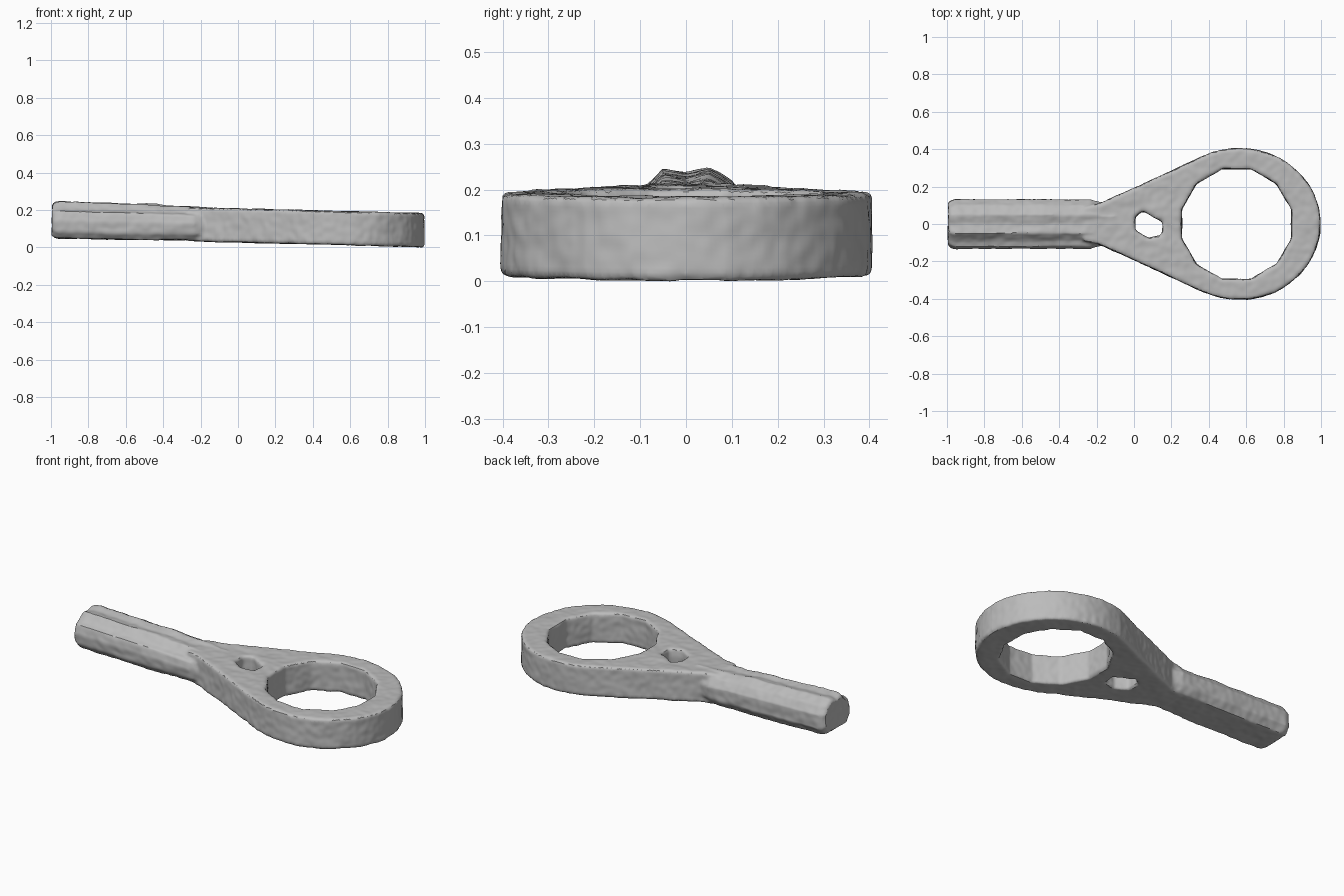
import bpy, bmesh, math
from mathutils import Vector, noise

cube = bpy.data.objects.get("Cube")
if cube:
    bpy.data.objects.remove(cube)

TILT = -0.025

steel = bpy.data.materials.new("worn grey steel")
steel.use_nodes = True
steel.diffuse_color = (0.5, 0.5, 0.5, 1)
bsdf = steel.node_tree.nodes["Principled BSDF"]
bsdf.inputs["Base Color"].default_value = (0.5, 0.5, 0.5, 1)
bsdf.inputs["Roughness"].default_value = 0.6


def loft(name, rings):
    """Skin a closed tube through rings of equal point count, capping both ends."""
    bm = bmesh.new()
    loops = [[bm.verts.new(p) for p in ring] for ring in rings]
    for a, b in zip(loops, loops[1:]):
        for i in range(len(a)):
            j = (i + 1) % len(a)
            bm.faces.new((a[i], a[j], b[j], b[i]))
    bm.faces.new(loops[0])
    bm.faces.new(loops[-1])
    bmesh.ops.recalc_face_normals(bm, faces=bm.faces)
    mesh = bpy.data.meshes.new(name)
    bm.to_mesh(mesh)
    bm.free()
    ob = bpy.data.objects.new(name, mesh)
    bpy.context.collection.objects.link(ob)
    return ob


def prism(name, outline, z0, z1):
    return loft(name, [[(x, y, z) for x, y in outline] for z in (z0, z1)])


def arc(cx, rx, ry, start, end, steps):
    angles = [math.radians(start + (end - start) * i / steps) for i in range(steps + 1)]
    return [(cx + rx * math.cos(a), ry * math.sin(a)) for a in angles]


# Head: round ring running into a tapering neck
outline = arc(0.555, 0.435, 0.405, -116, 116, 36)
outline += [(0, 0.195), (-0.19, 0.11), (-0.28, 0.09), (-0.28, -0.09), (-0.19, -0.11), (0, -0.195)]
wrench = prism("ring_wrench", outline, 0.028, 0.208)

# Twelve-sided socket and small neck hole
socket = prism("socket_cutter", arc(0.542, 0.303, 0.303, 15, 345, 11), -0.2, 0.5)
neck_hole = prism("neck_hole_cutter",
                  [(0, 0.035), (0.04, 0.07), (0.15, 0.01), (0.14, -0.06), (0.07, -0.075), (0, -0.035)],
                  -0.2, 0.5)
for cutter in (socket, neck_hole):
    cutter.hide_render = True
    cut = wrench.modifiers.new("cut", "BOOLEAN")
    cut.operation = "DIFFERENCE"
    cut.solver = "EXACT"
    cut.object = cutter
bevel = wrench.modifiers.new("soft edges", "BEVEL")
bevel.width = 0.018
bevel.segments = 2
bevel.limit_method = "ANGLE"
bevel.angle_limit = math.radians(50)

# Handle: rounded bar with two lobes and a shallow groove along the top
section = [(-0.1, 0.025), (-0.128, 0.06), (-0.133, 0.12), (-0.122, 0.17), (-0.09, 0.182),
           (-0.05, 0.222), (0, 0.213), (0.05, 0.225), (0.1, 0.197), (0.132, 0.15),
           (0.13, 0.07), (0.1, 0.025)]
stations = [(-1, 0.86, 0.86), (-0.985, 0.96, 0.96), (-0.96, 1, 1), (-0.5, 1, 0.97),
            (-0.24, 0.99, 0.9), (-0.2, 0.9, 0.88), (-0.08, 0.72, 0.86)]
handle = loft("handle", [[(x, y * sy, 0.12 + (z - 0.12) * sz) for y, z in section]
                         for x, sy, sz in stations])


def baked(ob):
    depsgraph = bpy.context.evaluated_depsgraph_get()
    return bpy.data.meshes.new_from_object(ob.evaluated_get(depsgraph))


# Fuse head and handle into a single casting
bm = bmesh.new()
for part in (wrench, handle):
    bm.from_mesh(baked(part))
fused = bpy.data.meshes.new("ring_wrench")
bm.to_mesh(fused)
bm.free()
wrench.modifiers.clear()
wrench.data = fused
for helper in (socket, neck_hole, handle):
    bpy.data.objects.remove(helper)
remesh = wrench.modifiers.new("fuse", "REMESH")
remesh.mode = "VOXEL"
remesh.voxel_size = 0.01
wrench.data = baked(wrench)
wrench.modifiers.clear()

# Pitted, worn surface and the slight rise toward the handle end
bm = bmesh.new()
bm.from_mesh(wrench.data)
bm.normal_update()
moves = []
for v in bm.verts:
    wear = 0.004 * noise.noise(v.co * 9) + 0.003 * noise.noise(v.co * 28 + Vector((5, 2, 7)))
    moves.append(v.normal * wear)
for v, move in zip(bm.verts, moves):
    v.co += move
    v.co.z += TILT * v.co.x
low = min(v.co.z for v in bm.verts)
middle = (min(v.co.x for v in bm.verts) + max(v.co.x for v in bm.verts)) / 2
for v in bm.verts:
    v.co.z -= low
    v.co.x -= middle
bm.to_mesh(wrench.data)
bm.free()

wrench.data.materials.clear()
wrench.data.materials.append(steel)
bpy.ops.object.select_all(action="DESELECT")
wrench.select_set(True)
bpy.context.view_layer.objects.active = wrench
bpy.ops.object.shade_smooth_by_angle(angle=math.radians(35))
